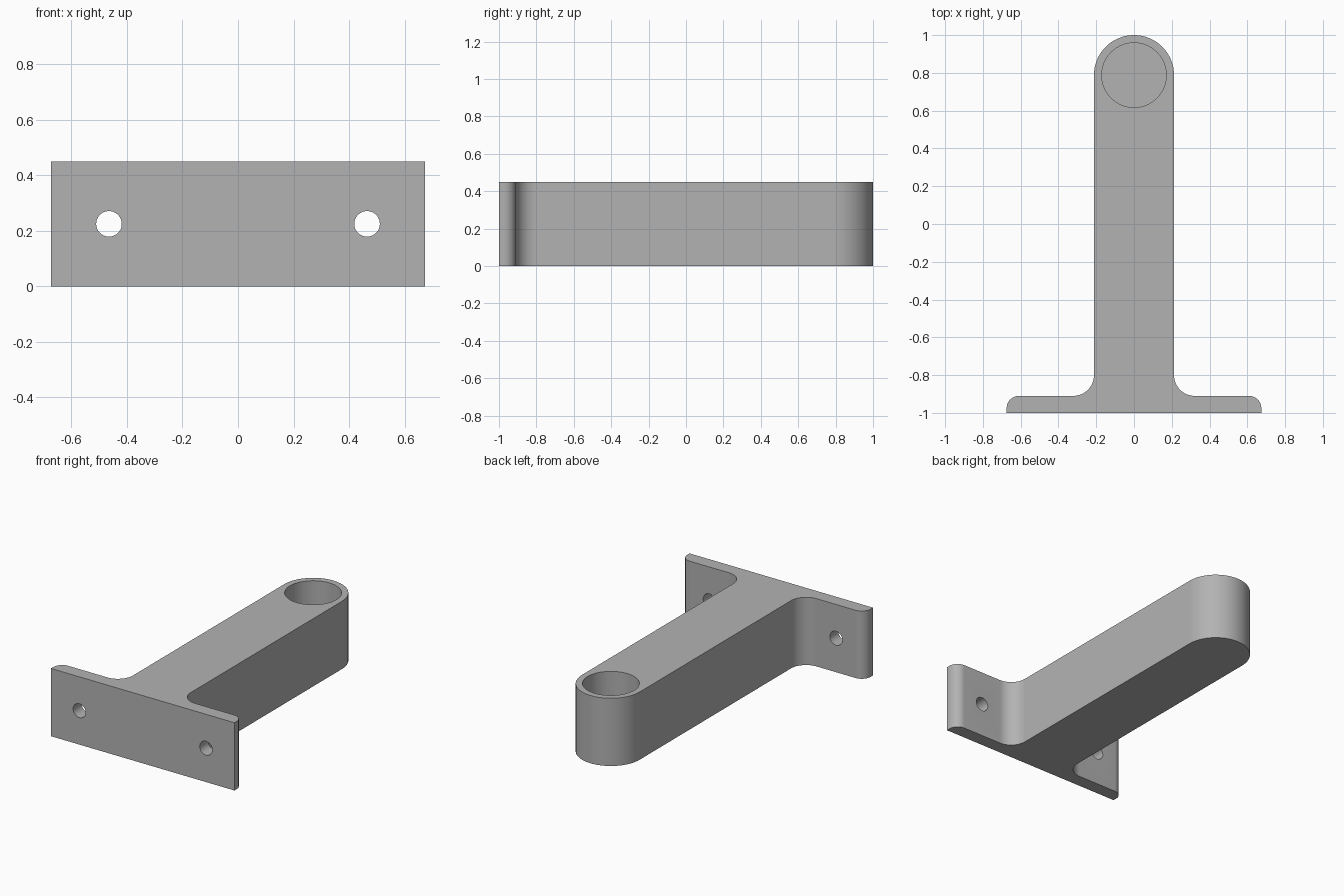
import bpy, bmesh, math

if "Cube" in bpy.data.objects:
    bpy.data.objects.remove(bpy.data.objects["Cube"])

H = 0.45            # height of the whole bracket
ARM, TIP = 0.212, 0.788   # arm half width, centre of the rounded end
FLANGE, BACK = 0.674, -0.91

metal = bpy.data.materials.new("plain_grey")
metal.diffuse_color = (0.45, 0.45, 0.45, 1)
metal.use_nodes = True
metal.node_tree.nodes["Principled BSDF"].inputs["Base Color"].default_value = metal.diffuse_color


def arc(cx, cy, r, a0, a1, n):
    """Points on an arc, angles in degrees."""
    angles = [math.radians(a0 + (a1 - a0) * i / n) for i in range(n + 1)]
    return [(cx + r * math.cos(a), cy + r * math.sin(a)) for a in angles]


def cutter(name, radius, depth, location, rotation=(0, 0, 0)):
    bpy.ops.mesh.primitive_cylinder_add(vertices=64, radius=radius, depth=depth,
                                        location=location, rotation=rotation)
    ob = bpy.context.object
    ob.name = name
    ob.hide_render = True
    ob.data.materials.append(metal)
    return ob


# Right half of the T outline: flange corner, inner fillet, rounded arm end
half = [(FLANGE, -1.0)]
half += arc(FLANGE - 0.065, BACK - 0.065, 0.065, 0, 90, 12)
half += arc(ARM + 0.11, BACK + 0.11, 0.11, 270, 180, 16)
half += arc(0, TIP, ARM, 0, 90, 24)
outline = half + [(-x, y) for x, y in reversed(half[:-1])]

# Bracket body extruded upward
bm = bmesh.new()
base = bm.faces.new([bm.verts.new((x, y, 0)) for x, y in outline])
top = bmesh.ops.extrude_face_region(bm, geom=[base])
bmesh.ops.translate(bm, vec=(0, 0, H),
                    verts=[v for v in top["geom"] if isinstance(v, bmesh.types.BMVert)])
bmesh.ops.recalc_face_normals(bm, faces=bm.faces)
mesh = bpy.data.meshes.new("bracket")
bm.to_mesh(mesh)
bm.free()
mesh.materials.append(metal)
bracket = bpy.data.objects.new("bracket", mesh)
bpy.context.collection.objects.link(bracket)

# Blind socket in the arm end and two screw holes through the flange
floor = 0.06
cutters = [cutter("socket_cutter", 0.171, 1.0, (0, TIP, floor + 0.5))]
for side in (-1, 1):
    cutters.append(cutter("screw_hole_cutter", 0.046, 0.3, (side * 0.465, -0.95, H / 2),
                          (math.pi / 2, 0, 0)))

bpy.ops.object.select_all(action='DESELECT')
bpy.context.view_layer.objects.active = bracket
bracket.select_set(True)
for c in cutters:
    mod = bracket.modifiers.new("cut", 'BOOLEAN')
    mod.operation = 'DIFFERENCE'
    mod.solver = 'EXACT'
    mod.object = c
    bpy.ops.object.modifier_apply(modifier=mod.name)
for c in cutters:
    bpy.data.objects.remove(c)

bpy.ops.object.shade_smooth_by_angle(angle=math.radians(30))
